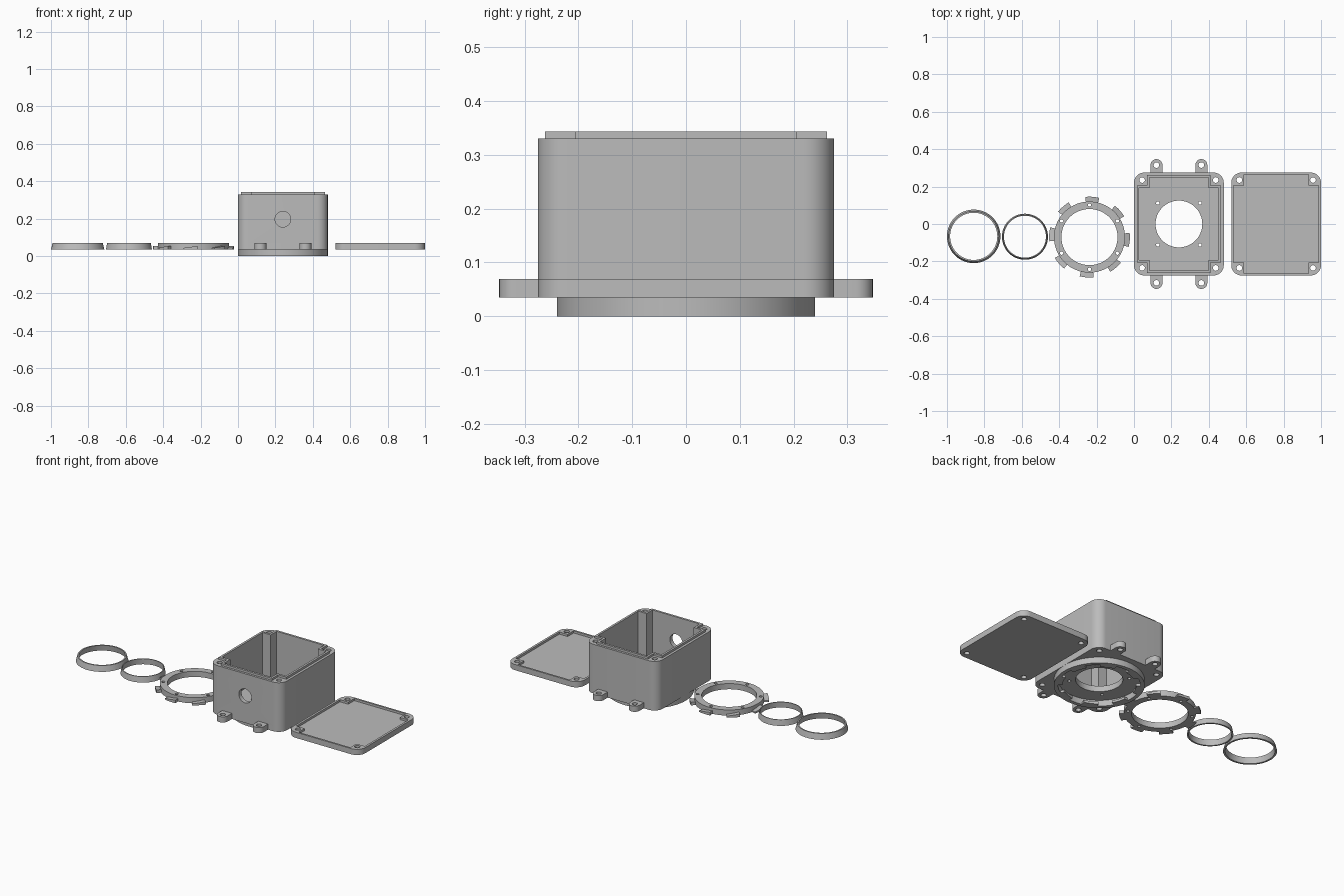
import bpy, bmesh
from math import sin, cos, pi, radians, sqrt

if "Cube" in bpy.data.objects:
    bpy.data.objects.remove(bpy.data.objects["Cube"])

grey = bpy.data.materials.new("plain_grey")
grey.use_nodes = True
grey.diffuse_color = (0.5, 0.5, 0.5, 1)
grey.node_tree.nodes["Principled BSDF"].inputs["Base Color"].default_value = (0.5, 0.5, 0.5, 1)

BASE, TOP = 0.035, 0.069      # underside of the parts and top of the flat parts
HX, HY = 0.24, 0.275          # half size of the box and lid


def finish(name, bm):
    """Clean a bmesh and make a shaded object from it."""
    bmesh.ops.remove_doubles(bm, verts=bm.verts, dist=1e-5)
    bmesh.ops.recalc_face_normals(bm, faces=bm.faces)
    mesh = bpy.data.meshes.new(name)
    bm.to_mesh(mesh)
    bm.free()
    mesh.materials.clear()
    mesh.materials.append(grey)
    obj = bpy.data.objects.new(name, mesh)
    bpy.context.collection.objects.link(obj)
    bpy.ops.object.select_all(action='DESELECT')
    obj.select_set(True)
    bpy.context.view_layer.objects.active = obj
    bpy.ops.object.shade_smooth_by_angle(angle=radians(30))
    return obj


def plate(name, loops, z0, z1, cx=0, cy=0):
    """Extrude an outline with holes between two heights."""
    curve = bpy.data.curves.new(name, 'CURVE')
    curve.dimensions = '2D'
    curve.fill_mode = 'BOTH'
    curve.extrude = (z1 - z0) / 2
    for loop in loops:
        spline = curve.splines.new('POLY')
        spline.points.add(len(loop) - 1)
        for point, (x, y) in zip(spline.points, loop):
            point.co = (x, y, 0, 1)
        spline.use_cyclic_u = True
    temp = bpy.data.objects.new(name, curve)
    mesh = bpy.data.meshes.new_from_object(temp)
    bm = bmesh.new()
    bm.from_mesh(mesh)
    bmesh.ops.translate(bm, verts=bm.verts, vec=(cx, cy, (z0 + z1) / 2))
    bpy.data.objects.remove(temp)
    bpy.data.curves.remove(curve)
    bpy.data.meshes.remove(mesh)
    return finish(name, bm)


def arc(cx, cy, r, a0, a1, n):
    angles = [a0 + (a1 - a0) * i / n for i in range(n + 1)]
    return [(cx + r * cos(a), cy + r * sin(a)) for a in angles]


def circle(cx, cy, r, n=24):
    return arc(cx, cy, r, 0, 2 * pi, n)[:-1]


def rounded_rect(hx, hy, r):
    points = []
    for i, (sx, sy) in enumerate([(1, 1), (-1, 1), (-1, -1), (1, -1)]):
        points += arc(sx * (hx - r), sy * (hy - r), r, i * pi / 2, (i + 1) * pi / 2, 10)
    return points


def cross(inset):
    """Rectangle with notched corners, leaving room for the screw posts."""
    hx, hy, nx, ny = (v - inset for v in (0.225, 0.262, 0.17, 0.205))
    quarter = [(hx, ny), (nx, ny), (nx, hy)]
    points = []
    for sx, sy in [(1, 1), (-1, 1), (-1, -1), (1, -1)]:
        part = [(sx * x, sy * y) for x, y in quarter]
        points += part if sx * sy > 0 else part[::-1]
    return points


def four(x, y, r):
    return [circle(sx * x, sy * y, r) for sx in (-1, 1) for sy in (-1, 1)]


def sector(name, cx, cy, r0, r1, mid, span, z0, za, zb):
    """Curved block whose top can ramp from one end to the other."""
    n = 8
    bm = bmesh.new()
    rows = []
    for i in range(n + 1):
        a = mid + span * (i / n - 0.5)
        z1 = za + (zb - za) * i / n
        rows.append([bm.verts.new((cx + r * cos(a), cy + r * sin(a), z))
                     for r, z in ((r0, z0), (r1, z0), (r1, z1), (r0, z1))])
    for a, b in zip(rows, rows[1:]):
        for k in range(4):
            bm.faces.new((a[k], a[(k + 1) % 4], b[(k + 1) % 4], b[k]))
    bm.faces.new(rows[0])
    bm.faces.new(rows[-1])
    return finish(name, bm)


def lathe(name, cx, cy, profile, n=96):
    """Revolve a closed profile about a vertical axis."""
    bm = bmesh.new()
    rows = [[bm.verts.new((cx + r * cos(a), cy + r * sin(a), z)) for r, z in profile]
            for a in (2 * pi * i / n for i in range(n))]
    m = len(profile)
    for i in range(n):
        a, b = rows[i], rows[(i + 1) % n]
        for k in range(m):
            bm.faces.new((a[k], a[(k + 1) % m], b[(k + 1) % m], b[k]))
    return finish(name, bm)


outline = rounded_rect(HX, HY, 0.055)
screw_holes = four(0.197, 0.235, 0.015)

# Box: floor, walls with screw posts, raised lip
BX = 0.24
plate("box_floor", [outline, circle(0, 0, 0.125, 64)] + four(0.113, 0.112, 0.009) + screw_holes,
      BASE, TOP, BX)
walls = plate("box_walls", [outline, cross(0.013)] + screw_holes, TOP, 0.33, BX)
plate("box_lip", [cross(0), cross(0.013)], 0.33, 0.343, BX)

# Cable hole through the front wall
bpy.ops.mesh.primitive_cylinder_add(vertices=48, radius=0.042, depth=0.1,
                                    location=(BX, -HY, 0.197), rotation=(pi / 2, 0, 0))
cutter = bpy.context.object
cutter.hide_render = True
cut = walls.modifiers.new("cable_hole", 'BOOLEAN')
cut.operation = 'DIFFERENCE'
cut.solver = 'EXACT'
cut.object = cutter
bpy.context.view_layer.objects.active = walls
bpy.ops.object.modifier_apply(modifier=cut.name)
bpy.data.objects.remove(cutter)

# Mounting ears on front and back
for side in (-1, 1):
    for dx in (-0.12, 0.12):
        ear = [(0.032, 0.27)] + arc(0, 0.315, 0.032, 0, pi, 16) + [(-0.032, 0.27)]
        loops = [ear, circle(0, 0.315, 0.015)]
        plate("mounting_ear", [[(x, side * y) for x, y in loop] for loop in loops],
              BASE, TOP, BX + dx)

# Round socket under the box with inward catches
plate("socket_ring", [circle(0, 0, 0.24, 96), circle(0, 0, 0.218, 96)], 0, BASE, BX)
for i in range(8):
    sector("socket_catch", BX, 0, 0.195, 0.22, radians(45 * i + 18), radians(23), 0, 0.014, 0.014)

# Lid with a stepped recess
LX = 0.76
step = [(sx * 0.175, sy * 0.25) for sx, sy in ((1, 1), (-1, 1), (-1, -1), (1, -1))]
plate("lid_base", [outline] + screw_holes, BASE, 0.056, LX)
plate("lid_rim", [outline, cross(-0.002)] + screw_holes, 0.056, TOP, LX)

# Locking ring with ramped outer tabs
RX, RY = -0.238, -0.07
ring_holes = [circle(0.172 * cos(a), 0.172 * sin(a), 0.009)
              for a in (pi / 6 + pi / 3 * i for i in range(6))]
plate("locking_ring", [circle(0, 0, 0.19, 96), circle(0, 0, 0.15, 96)] + ring_holes,
      BASE, TOP, RX, RY)
for i in range(8):
    sector("locking_tab", RX, RY, 0.185, 0.216, radians(45 * i - 4), radians(20),
           BASE, 0.044, 0.054)

# Two tapered loose rings
lathe("small_ring", -0.583, -0.068,
      [(0.123, BASE), (0.117, TOP), (0.112, TOP), (0.114, BASE)])
lathe("large_ring", -0.857, -0.066,
      [(0.143, BASE), (0.134, TOP), (0.126, TOP), (0.132, BASE)])
